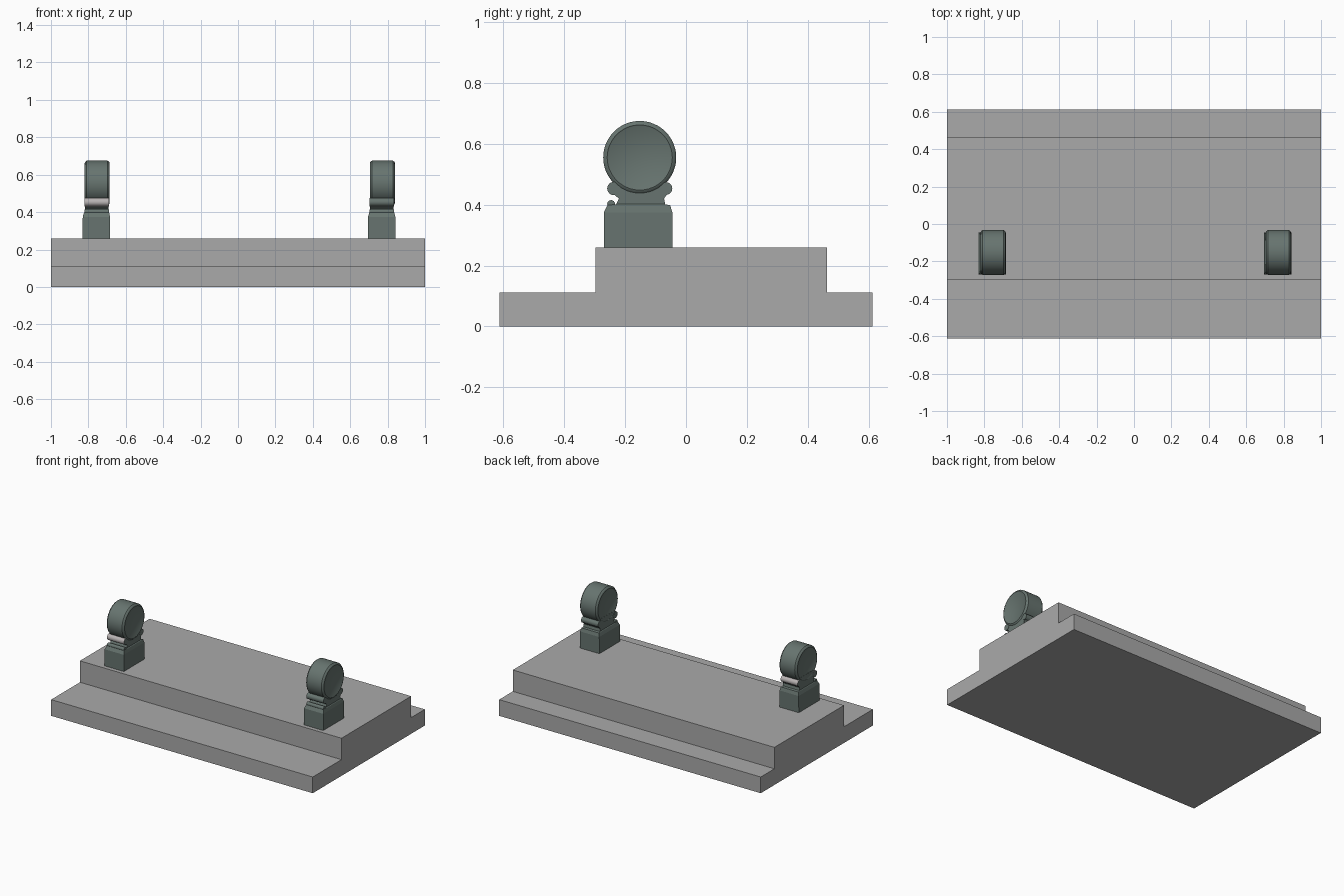
import bpy, bmesh, math
from mathutils import Matrix

cube = bpy.data.objects.get("Cube")
if cube:
    bpy.data.objects.remove(cube, do_unlink=True)


def material(name, rgb):
    m = bpy.data.materials.new(name)
    m.use_nodes = True
    m.diffuse_color = (*rgb, 1)
    m.node_tree.nodes["Principled BSDF"].inputs["Base Color"].default_value = (*rgb, 1)
    return m


STONE = material("grey stone", (0.40, 0.40, 0.40))
GREEN = material("dark green grey", (0.135, 0.175, 0.16))
PALE = material("pale roll", (0.48, 0.45, 0.45))


def finish(bm, name, mats, smooth=False):
    bmesh.ops.recalc_face_normals(bm, faces=bm.faces)
    me = bpy.data.meshes.new(name)
    bm.to_mesh(me)
    bm.free()
    for m in mats:
        me.materials.append(m)
    ob = bpy.data.objects.new(name, me)
    bpy.context.collection.objects.link(ob)
    if smooth:
        bpy.ops.object.select_all(action='DESELECT')
        ob.select_set(True)
        bpy.context.view_layer.objects.active = ob
        bpy.ops.object.shade_smooth_by_angle(angle=math.radians(35))
    return ob


def slab(name, y0, y1, z0, z1):
    bm = bmesh.new()
    bmesh.ops.create_cube(bm, size=1)
    bmesh.ops.scale(bm, vec=(2, y1 - y0, z1 - z0), verts=bm.verts)
    bmesh.ops.translate(bm, vec=(0, (y0 + y1) / 2, (z0 + z1) / 2), verts=bm.verts)
    finish(bm, name, [STONE])


def loft(name, rings):
    """Stack of rectangles (x0, x1, y0, y1, z)."""
    bm = bmesh.new()
    loops = [[bm.verts.new(p) for p in ((a, c, z), (b, c, z), (b, d, z), (a, d, z))]
             for a, b, c, d, z in rings]
    for lo, hi in zip(loops, loops[1:]):
        for i in range(4):
            bm.faces.new((lo[i], lo[i - 1], hi[i - 1], hi[i]))
    bm.faces.new(loops[0])
    bm.faces.new(loops[-1])
    return finish(bm, name, [GREEN])


def lathe_x(name, profile, x, y, z, sides, mats):
    """Turn (offset, radius) points about an axis along x."""
    bm = bmesh.new()
    loops = []
    for off, r in profile:
        loops.append([bm.verts.new((x + off, y + r * math.cos(t), z + r * math.sin(t)))
                      for t in (2 * math.pi * i / sides for i in range(sides))])
    for lo, hi in zip(loops, loops[1:]):
        for i in range(sides):
            bm.faces.new((lo[i], lo[i - 1], hi[i - 1], hi[i]))
    bm.faces.new(loops[0])
    bm.faces.new(loops[-1])
    bm.normal_update()
    # Curved side takes the second material, the ends keep the first
    for f in bm.faces:
        f.material_index = len(mats) - 1 if abs(f.normal.x) < 0.5 else 0
    return finish(bm, name, mats, True)


# Stepped base
slab("lower_step", -0.612, 0.612, 0, 0.112)
slab("upper_step", -0.298, 0.463, 0.112, 0.26)

# Two matching end posts, each with a drum head
half = [(0.067, 0.107), (0.064, 0.114), (0.056, 0.12)]
drum = [(-0.065, 0.104)] + [(-o, r) for o, r in half] + [(o, r) for o, r in reversed(half)]
drum += [(0.065, 0.104)]

for side, cx, roll_mats in (("right", -0.757, [GREEN, PALE]), ("left", 0.768, [GREEN])):
    loft(side + "_post_block", [
        (cx - 0.074, cx + 0.073, -0.270, -0.045, 0.26),
        (cx - 0.073, cx + 0.073, -0.270, -0.045, 0.375),
        (cx - 0.066, cx + 0.068, -0.258, -0.052, 0.398),
        (cx - 0.062, cx + 0.064, -0.225, -0.072, 0.402)])
    loft(side + "_post_neck", [
        (cx - 0.062, cx + 0.064, -0.230, -0.068, 0.40),
        (cx - 0.062, cx + 0.064, -0.220, -0.072, 0.42),
        (cx - 0.062, cx + 0.064, -0.245, -0.058, 0.44),
        (cx - 0.062, cx + 0.064, -0.230, -0.070, 0.485)])
    for place, y, z, r, mats in (("lower_front", -0.246, 0.402, 0.013, [GREEN]),
                                 ("front", -0.237, 0.453, 0.022, roll_mats),
                                 ("rear", -0.066, 0.453, 0.021, roll_mats)):
        lathe_x(side + "_" + place + "_roll", [(-0.064, r), (0.066, r)], cx, y, z, 16, mats)
    lathe_x(side + "_drum", drum, cx + 0.004, -0.152, 0.555, 48, [GREEN])
